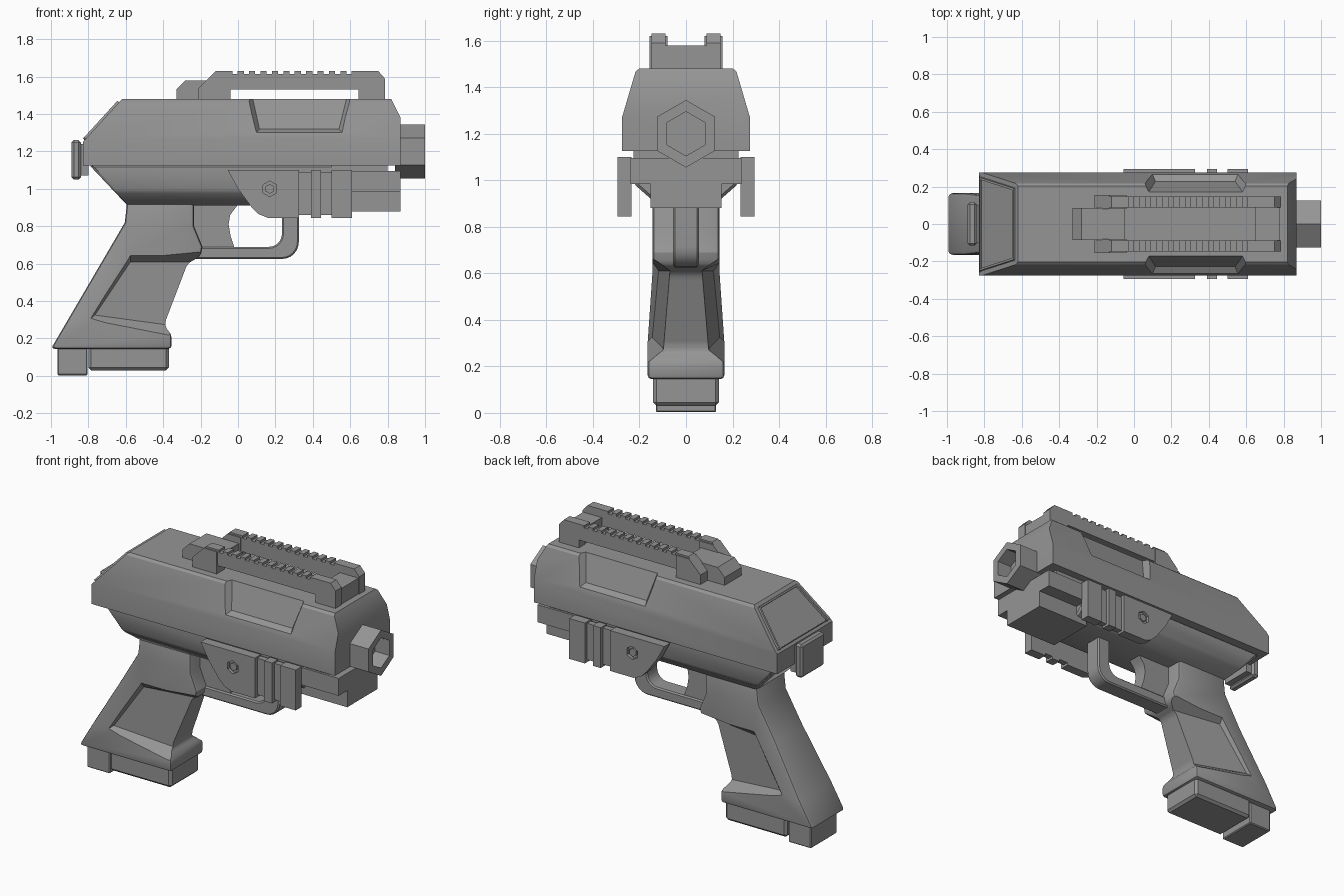
import bpy, bmesh, math
from mathutils import Vector

cube = bpy.data.objects.get("Cube")
if cube:
    bpy.data.objects.remove(cube)

grey = bpy.data.materials.new("gunmetal_grey")
grey.use_nodes = True
GREY = (0.3, 0.3, 0.3, 1)
grey.diffuse_color = GREY
grey.node_tree.nodes["Principled BSDF"].inputs["Base Color"].default_value = GREY


def finish(name, bm, bevel=0, segments=1):
    bmesh.ops.recalc_face_normals(bm, faces=bm.faces)
    mesh = bpy.data.meshes.new(name)
    bm.to_mesh(mesh)
    bm.free()
    mesh.materials.append(grey)
    ob = bpy.data.objects.new(name, mesh)
    bpy.context.collection.objects.link(ob)
    if bevel:
        mod = ob.modifiers.new("bevel", "BEVEL")
        mod.width, mod.segments = bevel, segments
        mod.limit_method, mod.angle_limit = "ANGLE", math.radians(35)
    return ob


def loft(rings):
    """Closed solid through rings of matching points, capped at both ends."""
    bm = bmesh.new()
    vs = [[bm.verts.new(p) for p in ring] for ring in rings]
    n = len(vs[0])
    for a, b in zip(vs, vs[1:]):
        for i in range(n):
            j = (i + 1) % n
            bm.faces.new((a[i], a[j], b[j], b[i]))
    bm.faces.new(vs[0])
    bm.faces.new(vs[-1][::-1])
    bmesh.ops.recalc_face_normals(bm, faces=bm.faces)
    return bm


def across(outline, y0, y1):
    return loft([[(x, y, z) for x, z in outline] for y in (y0, y1)])


def along(section, x0, x1):
    return loft([[(x, y, z) for y, z in section] for x in (x0, x1)])


def mirrored(half):
    return half + [(-y, z) for y, z in reversed(half)]


def box(name, x0, x1, y0, y1, z0, z1, bevel=0):
    outline = [(x0, z0), (x1, z0), (x1, z1), (x0, z1)]
    return finish(name, across(outline, y0, y1), bevel)


def slice_off(bm, point, normal):
    bmesh.ops.bisect_plane(bm, geom=bm.verts[:] + bm.edges[:] + bm.faces[:],
                           plane_co=point, plane_no=normal, clear_outer=True)
    bmesh.ops.holes_fill(bm, edges=[e for e in bm.edges if e.is_boundary])


def apply_all(ob):
    bpy.context.view_layer.objects.active = ob
    for mod in list(ob.modifiers):
        bpy.ops.object.modifier_apply(modifier=mod.name)


def cut(ob, cutter):
    apply_all(cutter)
    mod = ob.modifiers.new("cut", "BOOLEAN")
    mod.object, mod.operation, mod.solver = cutter, "DIFFERENCE", "EXACT"
    apply_all(ob)
    bpy.data.objects.remove(cutter)


def hexagon(cx, cz, r):
    return [(cx + r * math.sin(math.tau * i / 6), cz + r * math.cos(math.tau * i / 6))
            for i in range(6)]


SIDES = (("left", 1), ("right", -1))   # names used with the y direction below

# Slide: extruded section with sloped ends and a framed rear panel
bm = along(mirrored([(0.275, 1.125), (0.275, 1.27), (0.217, 1.467), (0.202, 1.48)]), -0.83, 0.87)
slice_off(bm, (-0.62, 0, 1.48), (-0.23, 0, 0.21))
slice_off(bm, (0.82, 0, 1.48), (0.1, 0, 0.05))
bm.normal_update()
rear = [f for f in bm.faces if f.normal.x < -0.5 and f.normal.z > 0.3]
bmesh.ops.inset_individual(bm, faces=rear, thickness=0.025)
bmesh.ops.inset_individual(bm, faces=rear, thickness=0.002, depth=0.012)
bmesh.ops.inset_individual(bm, faces=rear, thickness=0.012)
bmesh.ops.inset_individual(bm, faces=rear, thickness=0.003, depth=-0.012)
slide = finish("slide", bm)

# Side recesses in the slide
for side, s in SIDES:
    inner = [(0.075, 0.165, 1.5), (0.115, 0.228, 1.32), (0.54, 0.228, 1.32), (0.585, 0.165, 1.5)]
    outer = [(0.005, 0.27, 1.54), (0.075, 0.32, 1.275), (0.58, 0.32, 1.275), (0.655, 0.27, 1.54)]
    rings = [[(x, s * y, z) for x, y, z in ring] for ring in (inner, outer)]
    cut(slide, finish("recess_cutter", loft(rings)))

# Barrel with hexagonal bore
barrel = finish("barrel", along(hexagon(0, 1.2, 0.145), 0.84, 1.0))
cut(barrel, finish("bore_cutter", along(hexagon(0, 1.2, 0.095), 0.9, 1.05)))

# Rear knob
box("knob_neck", -0.87, -0.8, -0.1, 0.1, 1.07, 1.24)
box("rear_knob", -0.89, -0.84, -0.115, 0.115, 1.05, 1.26, 0.012)

# Receiver under the slide
bm = along(mirrored([(0.14, 0.91), (0.225, 0.985), (0.225, 1.13)]), -0.85, 0.58)
slice_off(bm, (-0.76, 0, 1.09), (-0.18, 0, -0.17))
finish("receiver", bm, 0.012)
box("receiver_strip", 0.5, 0.8, -0.225, 0.225, 1.08, 1.13)
finish("front_block", along(mirrored([(0.152, 0.88), (0.152, 0.985), (0.238, 0.985),
                                      (0.238, 1.095)]), 0.5, 0.87))

# Side plates with ribs and hexagonal bolts
plate = [(-0.055, 1.1), (0.0, 1.0), (0.07, 0.905), (0.11, 0.865), (0.16, 0.845),
         (0.325, 0.845), (0.325, 1.1)]
for side, s in SIDES:
    ob = finish(side + "_side_plate", across(plate, s * 0.235, s * 0.295))
    cut(ob, finish("bolt_cutter", across(hexagon(0.17, 1.0, 0.042), s * 0.275, s * 0.32)))
    finish(side + "_bolt", across(hexagon(0.17, 1.0, 0.026), s * 0.26, s * 0.29))
    box(side + "_plate_backing", 0.3, 0.6, s * 0.235, s * 0.272, 0.86, 1.09)
    for i, (x0, x1) in enumerate(((0.39, 0.445), (0.5, 0.61))):
        box(f"{side}_rib_{i + 1}", x0, x1, s * 0.235, s * 0.295, 0.845, 1.1)

# Trigger guard: band swept around a rounded corner
def arc(cx, cz, r, start, end, n=6):
    angles = [math.radians(start + (end - start) * i / n) for i in range(n + 1)]
    return [(cx + r * math.cos(a), cz + r * math.sin(a)) for a in angles]

guard = ([(0.325, 0.93)] + arc(0.235, 0.715, 0.09, 0, -90) + [(-0.3, 0.625), (-0.3, 0.69)]
         + arc(0.165, 0.76, 0.07, -90, 0) + [(0.235, 0.93)])
finish("trigger_guard", across(guard, -0.055, 0.055), 0.008)

# Trigger with a concave front
trigger = ([(-0.28, 0.93), (-0.28, 0.66), (-0.01, 0.66), (-0.02, 0.69), (-0.04, 0.75),
            (-0.05, 0.81), (-0.042, 0.86), (-0.02, 0.89), (0.01, 0.93)])
finish("trigger", across(trigger, -0.045, 0.045))

# Grip: side outline, with its width changing by height
outline = [(-0.59, 0.96), (-0.605, 0.82), (-1.0, 0.145), (-0.355, 0.145), (-0.355, 0.22),
           (-0.39, 0.262), (-0.385, 0.3), (-0.27, 0.6), (-0.2, 0.64), (-0.19, 0.69),
           (-0.235, 0.8), (-0.235, 0.96)]
bm = across(outline, -1, 1)
for z in (0.3, 0.62):
    bmesh.ops.bisect_plane(bm, geom=bm.verts[:] + bm.edges[:] + bm.faces[:],
                           plane_co=(0, 0, z), plane_no=(0, 0, 1))
for v in bm.verts:
    t = min(max((v.co.z - 0.3) / 0.32, 0), 1)
    v.co.y *= 0.165 - 0.022 * t
grip = finish("grip", bm, 0.022, 2)
apply_all(grip)

# Grip panels: tapered cuts that open toward the front
for side, s in SIDES:
    inner = [(-0.765, 0.145, 0.325), (-0.575, 0.118, 0.61), (-0.2, 0.06, 0.61), (-0.3, 0.085, 0.262)]
    outer = [(-0.81, 0.185, 0.29), (-0.575, 0.185, 0.70), (-0.1, 0.185, 0.70), (-0.2, 0.185, 0.17)]
    rings = [[(x, s * y, z) for x, y, z in ring] for ring in (inner, outer)]
    cut(grip, finish("panel_cutter", loft(rings)))

# Magazine base and heel
box("magazine_base", -0.8, -0.37, -0.142, 0.142, 0.03, 0.16, 0.015)
box("grip_heel", -0.965, -0.805, -0.13, 0.13, 0.003, 0.16, 0.006)

# Top rails with notched upper edges
rail = [(-0.04, 1.53), (-0.04, 1.47), (-0.21, 1.47), (-0.21, 1.54), (-0.12, 1.63)]
for i in range(11):
    x = -0.03 + i * 0.061
    rail += [(x, 1.63), (x, 1.615), (x + 0.028, 1.615), (x + 0.028, 1.63)]
rail += [(0.75, 1.63), (0.785, 1.59), (0.785, 1.47), (0.645, 1.47), (0.645, 1.53)]
rear_foot = [(-0.21, 1.47), (-0.21, 1.54), (-0.13, 1.62), (-0.04, 1.62), (-0.04, 1.47)]
for side, s in SIDES:
    finish(side + "_top_rail", across(rail, s * 0.088, s * 0.148))
    finish(side + "_rail_foot", across(rear_foot, s * 0.08, s * 0.156))
bridge = [(-0.33, 1.47), (-0.33, 1.53), (-0.28, 1.58), (-0.05, 1.58), (-0.05, 1.47)]
finish("rear_rail_bridge", across(bridge, -0.085, 0.085))
box("front_rail_bridge", 0.65, 0.78, -0.1, 0.1, 1.47, 1.58)

# Shading
for ob in bpy.context.collection.objects:
    if ob.type == "MESH":
        apply_all(ob)
        bpy.ops.object.select_all(action="DESELECT")
        ob.select_set(True)
        bpy.ops.object.shade_smooth_by_angle(angle=math.radians(30))
